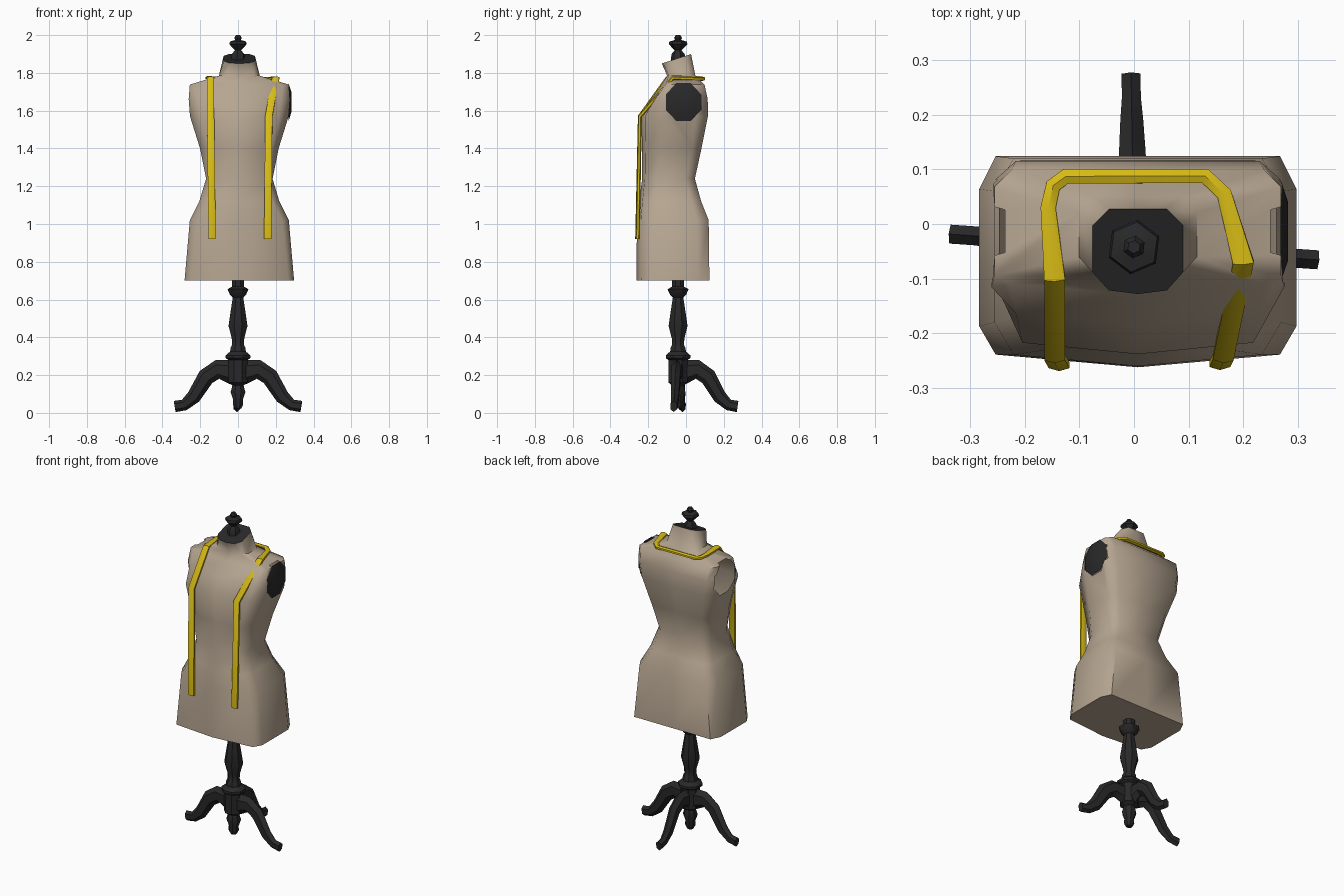
import bpy, bmesh, math
from mathutils import Vector, Matrix

if "Cube" in bpy.data.objects:
    bpy.data.objects.remove(bpy.data.objects["Cube"])


def material(name, rgb):
    m = bpy.data.materials.new(name)
    m.diffuse_color = (*rgb, 1)
    m.use_nodes = True
    m.node_tree.nodes["Principled BSDF"].inputs["Base Color"].default_value = m.diffuse_color
    return m


LINEN = material("linen beige", (0.47, 0.38, 0.285))
BLACK = material("black wood", (0.022, 0.022, 0.023))
YELLOW = material("tape yellow", (0.68, 0.50, 0.008))
POLE = Vector((0.0, -0.042, 0.0))


def loft(name, rings, mats):
    """Skin a stack of equal closed rings and cap both ends."""
    bm = bmesh.new()
    loops = [[bm.verts.new(p) for p in r] for r in rings]
    n = len(loops[0])
    for a, b in zip(loops, loops[1:]):
        for i in range(n):
            j = (i + 1) % n
            bm.faces.new((a[i], a[j], b[j], b[i]))
    bm.faces.new(loops[0][::-1])
    bm.faces.new(loops[-1])
    bmesh.ops.recalc_face_normals(bm, faces=bm.faces)
    me = bpy.data.meshes.new(name)
    bm.to_mesh(me)
    bm.free()
    ob = bpy.data.objects.new(name, me)
    bpy.context.collection.objects.link(ob)
    for m in mats:
        me.materials.append(m)
    return ob


def lathe(name, profile, sides, mat):
    rings = [[POLE + Vector((r * math.cos(k * math.tau / sides + 0.4),
                             r * math.sin(k * math.tau / sides + 0.4), z))
              for k in range(sides)] for r, z in profile]
    return loft(name, rings, [mat])


def sweep(name, path, normals, sizes, sides, mat):
    """Sweep an oval section; sizes are (half width, half thickness)."""
    pts = [Vector(p) for p in path]
    rings = []
    for i, p in enumerate(pts):
        t = Vector()
        if i:
            t += (p - pts[i - 1]).normalized()
        if i < len(pts) - 1:
            t += (pts[i + 1] - p).normalized()
        t.normalize()
        side = t.cross(Vector(normals[i])).normalized()
        up = side.cross(t)
        w, h = sizes[i]
        rings.append([p + side * w * math.cos(a) + up * h * math.sin(a)
                      for a in ((k + 0.5) * math.tau / sides for k in range(sides))])
    return loft(name, rings, [mat])


def torso_ring(z, w, yf, yb, cut, cf, cb, tilt=0):
    """Cut-corner section: half width, front, back, corner cuts."""
    half = [(0, yf), (w - cut, yf + 0.08 * w), (w, yf + cf),
            (w, yb - cb), (w - cut, yb), (0, yb)]
    full = half + [(-x, y) for x, y in half[4:0:-1]]
    return [(x + 0.007, y, z + tilt * (y + 0.05)) for x, y in full]


# Torso, from hem to tilted neck top
torso = loft("torso", [torso_ring(*r) for r in (
    (0.70, 0.290, -0.262, 0.124, 0.03, 0.075, 0.06),
    (1.02, 0.262, -0.260, 0.120, 0.035, 0.08, 0.06),
    (1.12, 0.212, -0.248, 0.080, 0.04, 0.08, 0.05),
    (1.24, 0.176, -0.232, 0.047, 0.04, 0.08, 0.05),
    (1.40, 0.208, -0.232, 0.082, 0.04, 0.10, 0.05),
    (1.57, 0.261, -0.238, 0.116, 0.05, 0.13, 0.05),
    (1.66, 0.268, -0.185, 0.115, 0.045, 0.07, 0.04),
    (1.738, 0.262, -0.130, 0.098, 0.03, 0.035, 0.03),
    (1.785, 0.108, -0.100, 0.050, 0.03, 0.04, 0.03),
    (1.875, 0.083, -0.128, 0.027, 0.03, 0.04, 0.03, 0.32),
)], [LINEN, BLACK])


def arm_octagon(x0, x1, r1, name):
    rings = [[(x, -0.013 + 0.95 * r * math.cos((k + 0.5) * math.pi / 4),
               1.645 + r * math.sin((k + 0.5) * math.pi / 4)) for k in range(8)]
             for x, r in ((x0, 0.107), (x1, r1))]
    return loft(name, rings, [LINEN, BLACK])


# Open both armholes: cut, then remove the faces left by the cutter
for s in (-1, 1):
    cutter = arm_octagon(s * 0.222, s * 0.40, 0.107, "armhole_cutter")
    cutter.hide_render = True
    for p in cutter.data.polygons:
        p.material_index = 1
    mod = torso.modifiers.new("armhole", 'BOOLEAN')
    mod.operation = 'DIFFERENCE'
    mod.solver = 'EXACT'
    mod.object = cutter
    bpy.context.view_layer.objects.active = torso
    bpy.ops.object.modifier_apply(modifier=mod.name)
    bpy.data.objects.remove(cutter)
bm = bmesh.new()
bm.from_mesh(torso.data)
bmesh.ops.delete(bm, geom=[f for f in bm.faces if f.material_index == 1], context='FACES')
bm.to_mesh(torso.data)
bm.free()

# Black neck top
for p in torso.data.polygons:
    if p.center.z > 1.86 and p.normal.z > 0.8:
        p.material_index = 1

# Arm plate, on the right side only
plate = arm_octagon(0.268, 0.282, 0.06, "arm_plate")
for p in plate.data.polygons:
    p.material_index = 1

# Finial above the neck
lathe("finial", [(0.037, 1.865), (0.036, 1.898), (0.018, 1.92), (0.05, 1.952),
                 (0.046, 1.966), (0.016, 1.974), (0.021, 1.986), (0.012, 2.0)], 6, BLACK)

# Turned pole and pendant
lathe("pole", [(0.036, 0.72), (0.034, 0.668), (0.06, 0.655), (0.046, 0.625), (0.030, 0.61),
               (0.040, 0.55), (0.054, 0.46), (0.036, 0.395), (0.034, 0.36), (0.042, 0.345),
               (0.045, 0.325), (0.07, 0.305), (0.07, 0.29), (0.055, 0.28), (0.055, 0.16),
               (0.032, 0.145), (0.042, 0.11), (0.028, 0.07), (0.030, 0.045), (0.018, 0.022)],
      8, BLACK)

# Three curved legs
leg_path = [(0.03, 0, 0.215), (0.11, 0, 0.23), (0.17, 0, 0.19), (0.235, 0, 0.085),
            (0.285, 0, 0.042), (0.335, 0, 0.034)]
leg_size = [(0.03, 0.065), (0.03, 0.05), (0.028, 0.046), (0.024, 0.038),
            (0.02, 0.03), (0.02, 0.03)]
leg_up = [(0, 0, 1)] * 2 + [(0.6, 0, 0.8)] * 2 + [(0, 0, 1)] * 2
for name, angle, reach in (("right_leg", -4, 1), ("left_leg", 176, 1), ("back_leg", 91, 0.94)):
    leg = sweep(name, leg_path, leg_up, leg_size, 6, BLACK)
    leg.data.transform(Matrix.Translation(POLE) @ Matrix.Rotation(math.radians(angle), 4, 'Z')
                       @ Matrix.Diagonal((reach, 1, 1, 1)))

# Tape measure draped round the neck
F, S, U = (0, -1, 0), (0, -0.7, 0.7), (0, 0, 1)
tape_path = [(-0.137, -0.258, 0.92), (-0.145, -0.244, 1.57), (-0.145, -0.10, 1.772),
             (-0.157, 0.03, 1.774), (-0.148, 0.07, 1.772), (-0.125, 0.087, 1.770),
             (0.13, 0.088, 1.768), (0.165, 0.055, 1.768), (0.20, -0.07, 1.772),
             (0.163, -0.244, 1.57), (0.157, -0.256, 0.92)]
sweep("tape_measure", tape_path, [F, S, S, U, U, U, U, U, S, S, F],
      [(0.022, 0.011)] * 3 + [(0.016, 0.011)] * 5 + [(0.022, 0.011)] * 3, 6, YELLOW)

# Smooth shading with sharp creases kept
for ob in bpy.context.scene.objects:
    bpy.ops.object.select_all(action='DESELECT')
    ob.select_set(True)
    bpy.context.view_layer.objects.active = ob
    bpy.ops.object.shade_smooth_by_angle(
        angle=math.radians(58 if ob.name == "torso" else 40))
